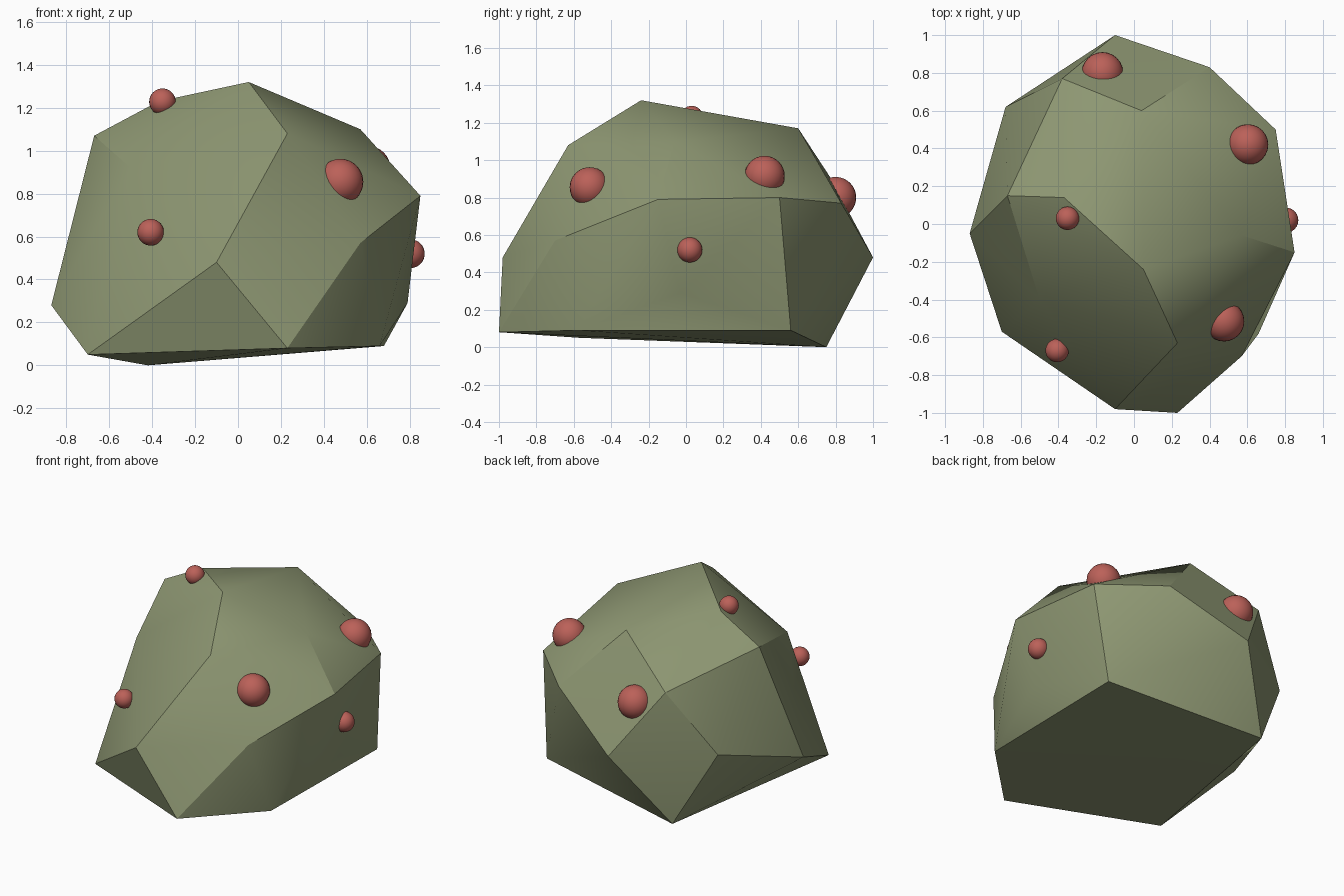
import bpy, bmesh
from math import radians

if "Cube" in bpy.data.objects:
    bpy.data.objects.remove(bpy.data.objects["Cube"])


def paint(name, rgb):
    mat = bpy.data.materials.new(name)
    mat.diffuse_color = (*rgb, 1)
    mat.use_nodes = True
    mat.node_tree.nodes["Principled BSDF"].inputs["Base Color"].default_value = mat.diffuse_color
    return mat


def activate(ob):
    bpy.ops.object.select_all(action='DESELECT')
    ob.select_set(True)
    bpy.context.view_layer.objects.active = ob


moss = paint("moss_green", (0.27, 0.31, 0.17))
red = paint("dull_red", (0.50, 0.12, 0.10))

# Boulder: convex hull around its corner points, from base to crown
corners = [
    # base rim
    (-0.70, -0.57, 0.05), (0.23, -1.0, 0.08), (0.66, -0.58, 0.09),
    (0.68, 0.56, 0.09), (-0.42, 0.75, 0.0),
    # widest belt
    (-0.87, -0.05, 0.28), (-0.10, -0.98, 0.48), (0.57, -0.70, 0.57),
    (0.79, -0.03, 0.29), (0.85, -0.15, 0.79), (0.75, 0.50, 0.80),
    (0.40, 0.83, 0.77), (-0.10, 1.0, 0.48), (-0.68, 0.62, 0.50),
    # shoulders and crown
    (-0.50, -0.40, 0.92), (0.23, -0.63, 1.08), (0.57, -0.06, 1.10),
    (0.04, 0.60, 1.17), (-0.38, 0.77, 0.91), (-0.67, 0.15, 1.07),
    (-0.37, 0.14, 1.23), (0.05, -0.24, 1.32),
]
bm = bmesh.new()
for p in corners:
    bm.verts.new(p)
bmesh.ops.convex_hull(bm, input=bm.verts[:])
bmesh.ops.recalc_face_normals(bm, faces=bm.faces[:])
mesh = bpy.data.meshes.new("boulder")
bm.to_mesh(mesh)
bm.free()
boulder = bpy.data.objects.new("boulder", mesh)
bpy.context.collection.objects.link(boulder)
mesh.materials.append(moss)
activate(boulder)
bpy.ops.object.shade_smooth_by_angle(angle=radians(30))

# Red nodules: round balls half sunk into the boulder
nodules = {
    "crown_nodule": ((-0.352, 0.03, 1.228), 0.062),
    "right_nodule": ((0.803, 0.02, 0.52), 0.067),
    "back_right_nodule": ((0.603, 0.42, 0.915), 0.108),
    "front_right_nodule": ((0.477, -0.515, 0.855), 0.107),
    "back_nodule": ((-0.167, 0.80, 0.80), 0.11),
    "front_left_nodule": ((-0.407, -0.67, 0.62), 0.062),
}
for name, (loc, r) in nodules.items():
    bpy.ops.mesh.primitive_uv_sphere_add(segments=24, ring_count=16, radius=r, location=loc)
    ball = bpy.context.object
    ball.name = name
    ball.data.materials.append(red)
    bpy.ops.object.shade_smooth()
